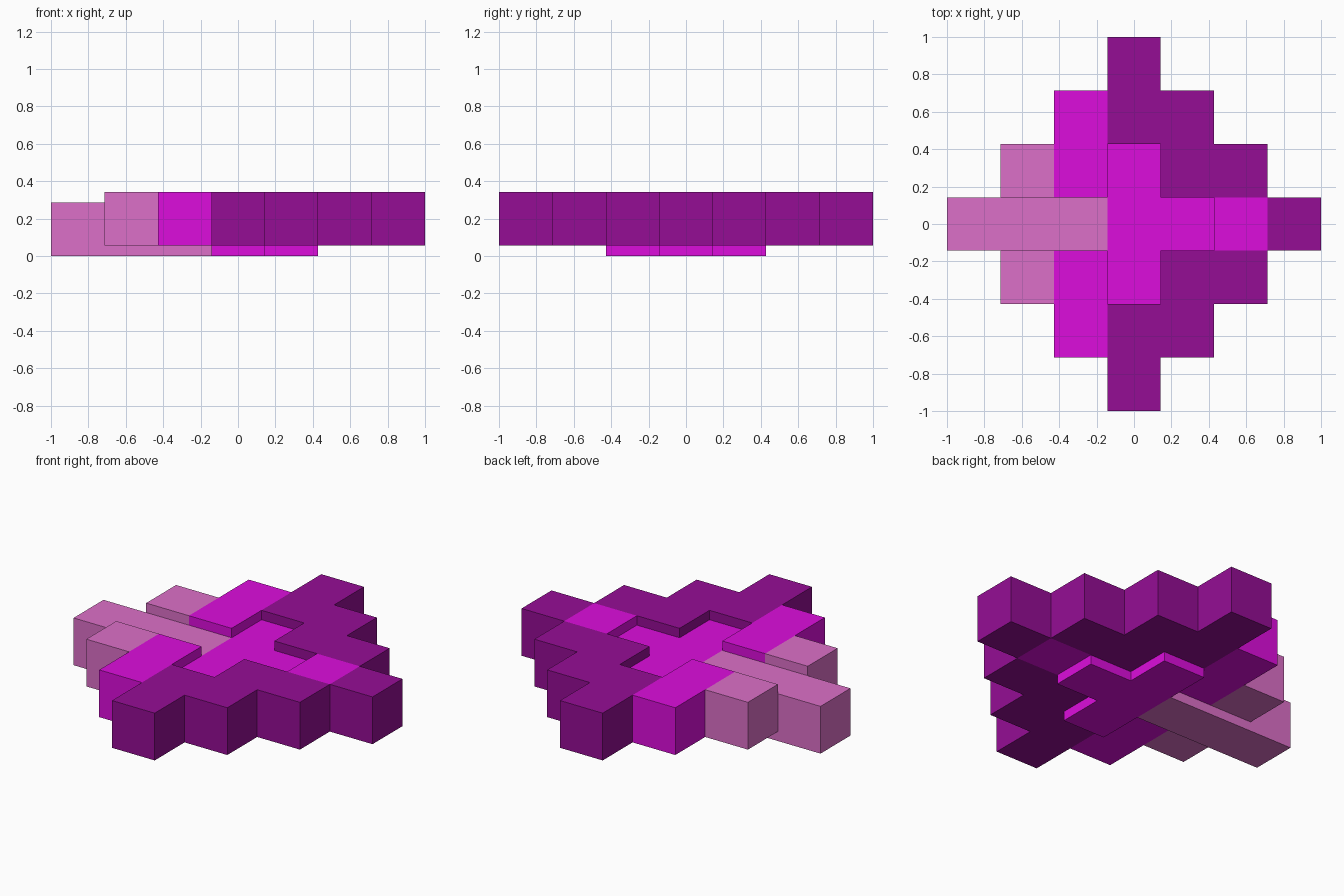
import bpy, bmesh

if "Cube" in bpy.data.objects:
    bpy.data.objects.remove(bpy.data.objects["Cube"])

S = 2 / 7            # side of one cell; the plan is a 7-cell diamond
LIFT = 0.057         # raised tiles sit this far above the cross


def material(name, rgb):
    m = bpy.data.materials.new(name)
    m.diffuse_color = (*rgb, 1)
    m.use_nodes = True
    m.node_tree.nodes["Principled BSDF"].inputs["Base Color"].default_value = m.diffuse_color
    return m


PINK = material("pink", (0.72, 0.16, 0.58))
MAGENTA = material("magenta", (0.72, 0.004, 0.72))
PURPLE = material("purple", (0.30, 0.004, 0.30))


def tiles(name, cells, z, mat):
    """One-cell-thick slab covering the given grid cells, extruded upward."""
    bm = bmesh.new()
    for i, j in cells:
        corners = [(-.5, -.5), (.5, -.5), (.5, .5), (-.5, .5)]
        bm.faces.new([bm.verts.new(((i + a) * S, (j + b) * S, z)) for a, b in corners])
    bmesh.ops.remove_doubles(bm, verts=bm.verts, dist=1e-4)
    ext = bmesh.ops.extrude_face_region(bm, geom=bm.faces[:], use_keep_orig=True)
    top = [v for v in ext["geom"] if isinstance(v, bmesh.types.BMVert)]
    bmesh.ops.translate(bm, verts=top, vec=(0, 0, S))
    bmesh.ops.recalc_face_normals(bm, faces=bm.faces)
    me = bpy.data.meshes.new(name)
    bm.to_mesh(me)
    bm.free()
    me.materials.append(mat)
    ob = bpy.data.objects.new(name, me)
    bpy.context.collection.objects.link(ob)


# Low cross: pink shaft along the left, magenta head in the middle
tiles("low_shaft", [(-3, 0), (-2, 0), (-1, 0)], 0, PINK)
tiles("low_head", [(0, -1), (0, 0), (0, 1), (1, 0)], 0, MAGENTA)

# Raised tiles
tiles("right_inner_tile", [(2, 0)], LIFT, MAGENTA)
tiles("right_tip_tile", [(3, 0)], LIFT, PURPLE)

# Raised side tiles, repeated front and back
for s, side in ((-1, "front"), (1, "back")):
    tiles(side + "_left_tile", [(-2, s)], LIFT, PINK)
    tiles(side + "_middle_tiles", [(-1, s), (-1, 2 * s)], LIFT, MAGENTA)
    tiles(side + "_right_tiles", [(0, 2 * s), (0, 3 * s), (1, s), (1, 2 * s), (2, s)],
          LIFT, PURPLE)
